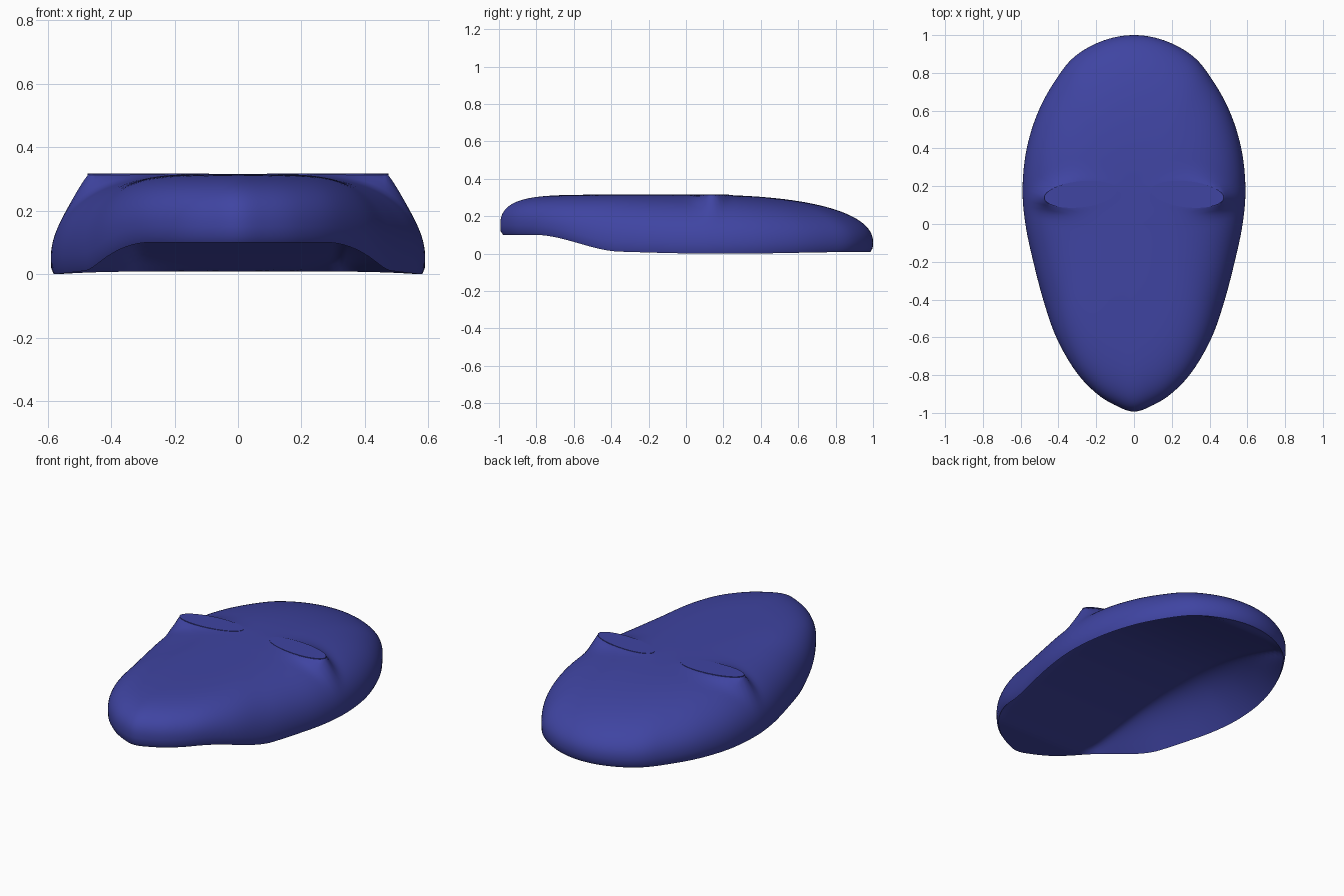
import bpy, bmesh, math
from mathutils import Vector

if "Cube" in bpy.data.objects:
    bpy.data.objects.remove(bpy.data.objects["Cube"], do_unlink=True)

TOP = 0.315
STEPS = 6       # samples between outline points
RINGS = 56      # rings on the outer dome
BACK_RINGS = 36
SPINE = 0.32    # half width of the middle strip of the hollow back
EYE = Vector((0.283, 0.157))
EYE_LONG, EYE_SHORT, EYE_TILT = 0.193, 0.069, math.radians(-6)

blue = bpy.data.materials.new("deep_blue")
blue.use_nodes = True
blue.diffuse_color = (0.05, 0.058, 0.36, 1)
blue.node_tree.nodes["Principled BSDF"].inputs["Base Color"].default_value = blue.diffuse_color


def smooth(a, b, v):
    u = min(1, max(0, (v - a) / (b - a)))
    return u * u * (3 - 2 * u)


def add_object(name, bm):
    bmesh.ops.recalc_face_normals(bm, faces=bm.faces)
    mesh = bpy.data.meshes.new(name)
    bm.to_mesh(mesh)
    bm.free()
    mesh.materials.append(blue)
    obj = bpy.data.objects.new(name, mesh)
    bpy.context.collection.objects.link(obj)
    bpy.ops.object.select_all(action="DESELECT")
    obj.select_set(True)
    bpy.context.view_layer.objects.active = obj
    bpy.ops.object.shade_smooth_by_angle(angle=math.radians(40))
    return obj


# Face outline: half of it from forehead to chin, mirrored and smoothed
half = [(0, 1), (0.16, 0.972), (0.31, 0.89), (0.41, 0.77), (0.505, 0.6),
        (0.568, 0.4), (0.59, 0.19), (0.575, 0), (0.533, -0.2), (0.475, -0.42),
        (0.407, -0.61), (0.305, -0.785), (0.195, -0.9), (0.09, -0.964), (0, -0.993)]
points = [Vector(p) for p in half] + [Vector((-x, y)) for x, y in half[-2:0:-1]]
outline = []
for i in range(len(points)):
    a, b, c, d = (points[(i + k) % len(points)] for k in (-1, 0, 1, 2))
    for s in range(STEPS):
        u = s / STEPS
        outline.append(0.5 * (2 * b + (c - a) * u + (2 * a - 5 * b + 4 * c - d) * u**2
                              + (3 * b - a - 3 * c + d) * u**3))


def rim_height(p):
    return (0.086 * (1 - smooth(-0.82, -0.36, p.y)) + 0.014 * (1 - smooth(-0.6, 0.1, p.y))
            + 0.008 * smooth(0.3, 0.9, p.y))


def eye_pull(x, y):
    # 1 on the eye, fading quickly around it
    v = Vector((abs(x), y)) - EYE
    c, s = math.cos(EYE_TILT), math.sin(EYE_TILT)
    lx, ly = v.x * c + v.y * s, v.y * c - v.x * s
    e = math.hypot(lx / EYE_LONG, ly / EYE_SHORT)
    if e <= 1:
        return 1
    distance = math.hypot(lx, ly) * (1 - 1 / e)
    return max(0, 1 - distance / 0.13) ** 3


def dome_height(p, t):
    # Round at the forehead, blunt at the chin
    k = min(1, p.y**2)
    if p.y > 0:
        n, m = 3.6 - 1.1 * k, 2 + 0.25 * k
    else:
        n, m = 3.6 + 4.4 * k, 2 + 0.5 * k
    base = rim_height(p) + 0.05
    z = base + (TOP - base) * max(0, 1 - t**n) ** (1 / m)
    w = eye_pull(p.x * t, p.y * t)
    return z + (TOP - z) * w


def spine_height(y):
    # Shallow lengthwise arch of the hollow back
    if y < 0.1:
        base, reach = 0.1, 0.9
    else:
        base, reach = 0.008, 0.83
    u = min(1, abs(y - 0.1) / reach)
    return base + (0.213 - base) * math.cos(u * math.pi / 2)


def back_height(p, t):
    # Steep side walls run from the rim up to the middle strip
    wall = max(0.05, 1 - SPINE / max(SPINE, abs(p.x)))
    u = min(1, (0.985 - t) / wall)
    base = rim_height(p)
    return base + (spine_height(p.y * t) - base) * math.sin(u * math.pi / 2)


# Mask: outer dome, tucked rim and hollow back in one skin
rows = [(math.sin(math.pi / 2 * i / RINGS), dome_height) for i in range(1, RINGS + 1)]
rows += [(0.998, lambda p, t: rim_height(p) + 0.02),
         (0.985, lambda p, t: rim_height(p))]
rows += [(0.985 * (1 - i / BACK_RINGS), back_height) for i in range(1, BACK_RINGS)]

bm = bmesh.new()
rings = [[bm.verts.new((p.x * t, p.y * t, height(p, t))) for p in outline]
         for t, height in rows]
count = len(outline)
for upper, lower in zip(rings, rings[1:]):
    for i in range(count):
        j = (i + 1) % count
        bm.faces.new((upper[i], upper[j], lower[j], lower[i]))
for ring, z in ((rings[0], TOP), (rings[-1], spine_height(0))):
    centre = bm.verts.new((0, 0, z))
    for i in range(count):
        bm.faces.new((centre, ring[i], ring[(i + 1) % count]))
add_object("mask", bm)

# Eyes: flat, slightly tilted ovals flush with the brow
for name, side in (("left_eye", 1), ("right_eye", -1)):
    bm = bmesh.new()
    bmesh.ops.create_cone(bm, cap_ends=True, segments=64, radius1=1, radius2=1, depth=0.004)
    for v in bm.verts:
        v.co.x *= EYE_LONG
        v.co.y *= EYE_SHORT
    eye = add_object(name, bm)
    eye.location = (side * EYE.x, EYE.y, TOP)
    eye.rotation_euler.z = side * EYE_TILT
